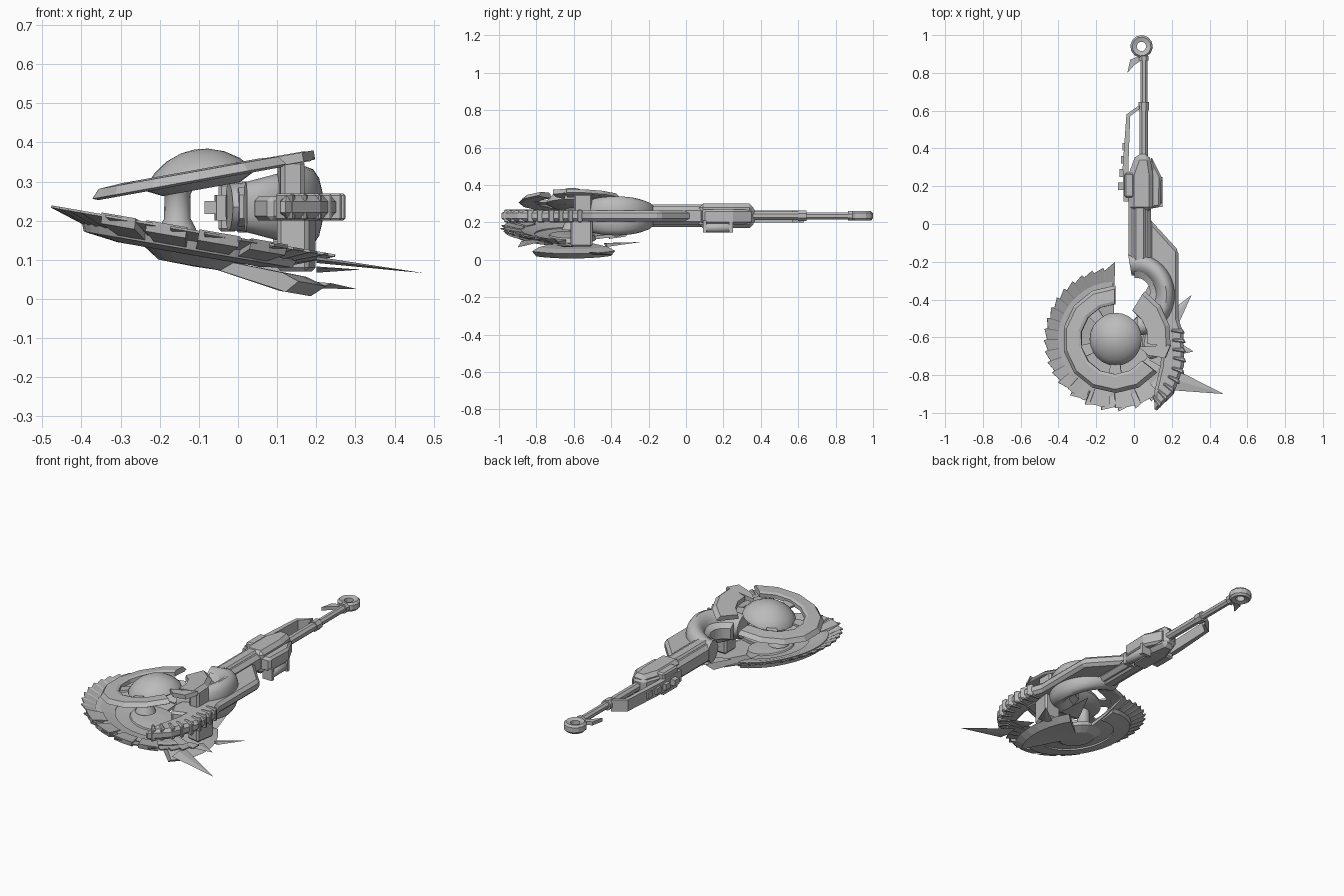
import bpy, bmesh, math
from mathutils import Matrix, Vector

if "Cube" in bpy.data.objects:
    bpy.data.objects.remove(bpy.data.objects["Cube"])

metal = bpy.data.materials.new("grey_metal")
metal.diffuse_color = (0.5, 0.5, 0.5, 1)
metal.use_nodes = True
metal.node_tree.nodes["Principled BSDF"].inputs["Base Color"].default_value = metal.diffuse_color


def finish(name, bm, M=None, bevel=0, smooth=0):
    bmesh.ops.remove_doubles(bm, verts=bm.verts, dist=1e-5)
    bmesh.ops.recalc_face_normals(bm, faces=bm.faces)
    me = bpy.data.meshes.new(name)
    if M:
        bm.transform(M)
    bm.to_mesh(me)
    bm.free()
    ob = bpy.data.objects.new(name, me)
    bpy.context.collection.objects.link(ob)
    me.materials.append(metal)
    if smooth:
        for p in me.polygons:
            p.use_smooth = True
        me.set_sharp_from_angle(angle=math.radians(smooth))
    if bevel:
        b = ob.modifiers.new("bevel", 'BEVEL')
        b.width, b.segments = bevel, 1
    return ob


def prism(name, pts, z0, z1, bevel=0, M=None):
    bm = bmesh.new()
    f = bm.faces.new([bm.verts.new((x, y, z0)) for x, y in pts])
    r = bmesh.ops.extrude_face_region(bm, geom=[f])
    bmesh.ops.translate(bm, vec=(0, 0, z1 - z0),
                        verts=[v for v in r["geom"] if isinstance(v, bmesh.types.BMVert)])
    return finish(name, bm, M, bevel)


def box(name, x0, x1, y0, y1, z0, z1, bevel=0):
    return prism(name, [(x0, y0), (x1, y0), (x1, y1), (x0, y1)], z0, z1, bevel)


def loft(name, rings, full=False, M=None, smooth=0):
    """Join closed rings of points; cap the ends unless the sweep is full."""
    bm = bmesh.new()
    vs = [[bm.verts.new(p) for p in ring] for ring in rings]
    n, k = len(vs), len(vs[0])
    for i in range(n if full else n - 1):
        a, b = vs[i], vs[(i + 1) % n]
        for j in range(k):
            bm.faces.new((a[j], a[(j + 1) % k], b[(j + 1) % k], b[j]))
    if not full:
        bm.faces.new(vs[0])
        bm.faces.new(vs[-1])
    return finish(name, bm, M, 0, smooth)


def sweep(name, prof, a0, a1, n, M=None, smooth=0):
    """Turn a closed (r, z) outline about z between two angles in degrees."""
    full = a1 - a0 >= 360
    rings = []
    for i in range(n if full else n + 1):
        a = math.radians(a0 + (a1 - a0) * i / n)
        rings.append([(r * math.cos(a), r * math.sin(a), z) for r, z in prof])
    return loft(name, rings, full, M, smooth)


def spike(name, base, tip, t=0.008):
    """Flat blade from a base segment to a tip."""
    a, b = (Vector(p) for p in base)
    m = (a + b) / 2
    up = Vector((0, 0, t))
    bm = bmesh.new()
    v = [bm.verts.new(p) for p in (a, m + up, b, m - up)]
    tv = bm.verts.new(tip)
    for i in range(4):
        bm.faces.new((v[i], v[(i + 1) % 4], tv))
    bm.faces.new(v)
    return finish(name, bm)


def place(x, y, z, tilt=0):
    return Matrix.Translation((x, y, z)) @ Matrix.Rotation(math.radians(tilt), 4, 'Y')


# Handle: pommel ring, hook, rod and collars
sweep("pommel_ring", [(.025, -.018), (.05, -.025), (.06, -.014), (.06, .014), (.05, .025), (.025, .018)],
      22.5, 382.5, 12, place(.04, .94, .235))
prism("pommel_hook", [(.03, .89), (-.02, .87), (-.035, .80), (.0, .84), (.03, .86)], .225, .245)
lie = Matrix.Rotation(math.radians(-90), 4, 'X')
for nm, r, y0, y1 in (("rod_rear", .020, .62, .90), ("rod_front", .024, .34, .62),
                      ("rod_collar", .03, .60, .645), ("pommel_collar", .028, .865, .89)):
    sweep(nm, [(0, y0), (r, y0), (r, y1), (0, y1)], 22.5, 382.5, 8,
          Matrix.Translation((.052, 0, .235)) @ lie)

# Main body, tapering block and plates
prism("body", [(-.03, -.2), (.09, -.2), (.09, .33), (.08, .37), (.01, .37), (-.03, .26)],
      .185, .285, .02)
prism("body_block", [(-.02, .07), (.1, .07), (.1, .26), (.085, .36), (.015, .36), (-.02, .26)],
      .17, .30, .02)
box("body_ridge", .0, .06, -.2, .1, .175, .296, .01)
prism("body_cheek", [(.08, .08), (.14, .09), (.145, .25), (.09, .36)], .19, .27, .012)
# Side canister
sweep("side_canister", [(0, .10), (.018, .10), (.026, .11), (.026, .23), (.018, .24), (0, .24)],
      0, 360, 12, Matrix.Translation((.124, 0, .172)) @ lie, 40)
box("canister_mount", .09, .15, .09, .11, .145, .21)
box("canister_mount_rear", .09, .15, .23, .25, .145, .21)
# Left rail with stepped blocks
prism("left_rail", [(-.03, .12), (-.055, .12), (-.06, .3), (-.04, .58), (.03, .63), (.03, .61),
                    (-.02, .57), (-.03, .3)], .20, .265)
for i in range(4):
    y = .18 + i * .07
    box("rail_block", -.085 + .008 * i, -.04, y, y + .04, .217, .25)
box("rail_foot", -.05, .0, .14, .27, .172, .296, .008)

# Long arm with toothed outer edge
prism("arm", [(.08, .03), (.235, -.14), (.235, -.5), (.262, -.58), (.265, -.75), (.21, -.9),
              (.11, -.998), (.105, -.9), (.14, -.75), (.15, -.6), (.1, -.48), (.15, -.38), (.08, -.2)],
      .205, .265, .016)
teeth = [(.245, -.57), (.25, -.62), (.252, -.67), (.253, -.72), (.245, -.78),
         (.222, -.83), (.195, -.875), (.16, -.915), (.128, -.95)]
for i, (x, y) in enumerate(teeth):
    a = 0 if i < 3 else -.14 * (i - 2)
    u = Vector((math.cos(a), math.sin(a)))
    w = Vector((-u.y, u.x))
    c = Vector((x, y))
    prism("arm_tooth", [c - u * .05 + w * .014, c + u * .012 + w * .016, c + u * .026 - w * .012,
                        c - u * .05 - w * .002], .2, .27, .006)

# Flared shell wrapped round the front of the body
rings = []
for i in range(29):
    a = math.radians(-85 + 185 * i / 28)
    h = .06 + .044 * max(0, math.cos(a))
    ring = []
    for j in range(16):
        t = 2 * math.pi * j / 16
        r = .155 + .055 * math.cos(t) + .012 * abs(math.sin(t))
        ring.append((.005 + r * math.cos(a), -.375 + r * 1.03 * math.sin(a), .235 + h * math.sin(t)))
    rings.append(ring)
loft("flared_shell", rings, smooth=40)
sweep("shell_inner_band", [(.075, -.03), (.11, -.05), (.11, .05), (.075, .03)], -80, 95, 14,
      place(.01, -.36, .235))

# Lower saw-edged dish: two ring sections per tooth give the steps
D = place(-.1, -.61, .17, 9.8)
rings = []
edges = []
a = 90
while a < 338:
    step = 14 if 215 < a < 300 else 9
    low = .355 if 215 < a < 300 else .366
    edges += [(a + .8, .383), (a + step, low)]
    a += step
edges[0] = (90, .41)
for a, R in edges:
    c, s = math.cos(math.radians(a)), math.sin(math.radians(a))
    prof = [(R, .004), (.30, -.018), (.285, -.028), (.10, -.045), (.08, -.08),
            (.12, -.062), (.25, -.045), (R, -.002)]
    rings.append([(r * c, r * s, z) for r, z in prof])
loft("saw_dish", rings, M=D)
sweep("dish_step", [(.2, -.06), (.29, -.048), (.305, -.012), (.28, -.012), (.2, -.03)], 92, 330, 24, D)
for i in range(4):
    sweep("dish_front_plate", [(.27, -.05), (.36, -.02), (.365, .008), (.27, -.01)],
          226 + i * 22, 243 + i * 22, 2, D)
sweep("dish_hub", [(0, -.088), (.09, -.086), (.13, -.06), (.12, -.035), (.06, -.03), (0, -.03)],
      0, 360, 18, D)
sweep("lower_plate", [(.08, -.086), (.31, -.112), (.345, -.08), (.29, -.065), (.08, -.06)], -38, 42, 7, D)
# Blades off the dish
spike("long_spike", ((.20, -.76, .10), (.20, -.88, .10)), (.475, -.90, .066))
spike("mid_spike", ((.2, -.6, .07), (.2, -.70, .08)), (.315, -.675, .075))
spike("low_spike", ((.17, -.48, .03), (.24, -.52, .04)), (.305, -.375, .025))
spike("rear_spike", ((.02, -.44, .09), (.16, -.42, .07)), (.12, -.24, .095))

# Upper faceted ring, tilted the other way
U = place(-.1, -.61, .315, -10.2)
ring_prof = [(.185, -.012), (.27, -.016), (.285, -.01), (.265, .012), (.20, .016), (.185, .01)]
sweep("upper_ring", ring_prof, 90, 322, 9, U)
sweep("upper_ring_arm", [(.175, -.012), (.29, -.014), (.30, -.008), (.28, .014), (.18, .014)],
      -8, 58, 3, U)
prism("ring_arm_tab", [(.13, -.04), (.3, -.03), (.27, -.10), (.18, -.085)], -.012, .012, 0, U)
# Dome, hub and spool post
sweep("dome", [(0, .068), (.035, .064), (.075, .05), (.11, .027), (.135, 0), (.14, -.015),
               (.10, -.035), (0, -.035)], 0, 360, 24, U, 45)
for a in (130, 200, 270):
    prism("dome_spoke", [(.12, -.025), (.2, -.035), (.2, .035), (.12, .025)], -.014, -.002, 0,
          U @ Matrix.Rotation(math.radians(a), 4, 'Z'))
sweep("post", [(0, -.075), (.055, -.075), (.045, -.05), (.034, -.03), (.033, .03), (.045, .055),
               (.06, .07), (0, .07)], 0, 360, 16, place(-.155, -.61, .235), 40)

# Brackets joining the ring, arm and dish
prism("inner_bracket", [(.06, -.52), (.18, -.5), (.2, -.68), (.08, -.72), (.04, -.64)], .2, .262, .012)
prism("dish_strut", [(.1, -.5), (.2, -.5), (.18, -.62), (.1, -.6)], .07, .215, .01)
prism("ring_strut", [(.1, -.52), (.17, -.5), (.17, -.6), (.11, -.6)], .25, .355, .01)
